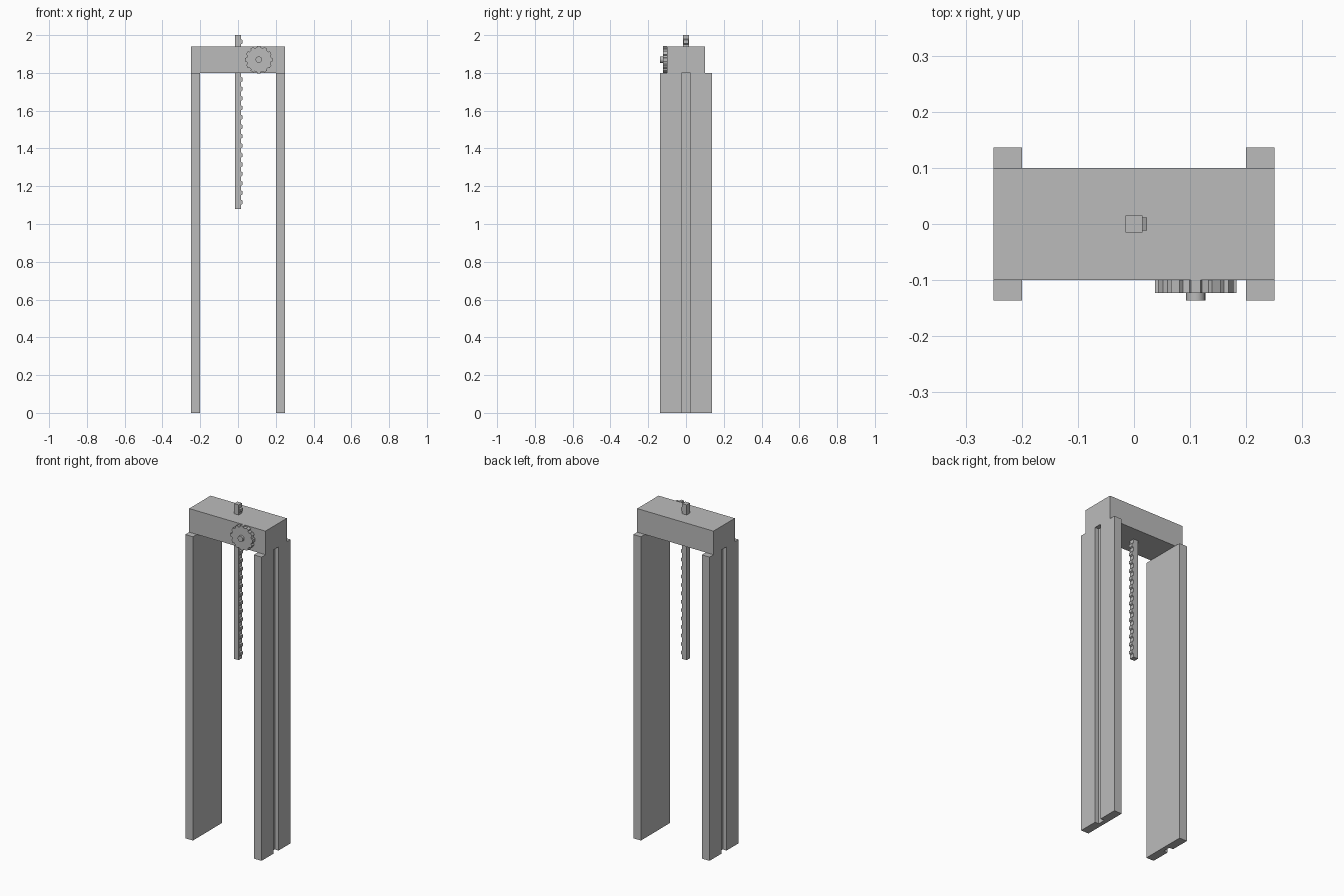
import bpy
import bmesh
from math import cos, sin, pi
from mathutils import Matrix, Vector

cube = bpy.data.objects.get("Cube")
if cube:
    bpy.data.objects.remove(cube, do_unlink=True)

GREY = (0.5, 0.5, 0.5, 1)
grey = bpy.data.materials.new("plain_grey")
grey.use_nodes = True
grey.diffuse_color = GREY
grey.node_tree.nodes["Principled BSDF"].inputs["Base Color"].default_value = GREY


def extrude(name, outline, vector):
    """Make a solid by sweeping a flat outline along a vector."""
    bm = bmesh.new()
    face = bm.faces.new([bm.verts.new(p) for p in outline])
    swept = bmesh.ops.extrude_face_region(bm, geom=[face], use_keep_orig=True)
    verts = [g for g in swept["geom"] if isinstance(g, bmesh.types.BMVert)]
    bmesh.ops.translate(bm, verts=verts, vec=Vector(vector))
    bmesh.ops.recalc_face_normals(bm, faces=bm.faces)
    mesh = bpy.data.meshes.new(name)
    bm.to_mesh(mesh)
    bm.free()
    mesh.materials.append(grey)
    obj = bpy.data.objects.new(name, mesh)
    bpy.context.collection.objects.link(obj)
    return obj


def box(name, x0, x1, y0, y1, z0, z1):
    outline = [(x0, y0, z0), (x1, y0, z0), (x1, y1, z0), (x0, y1, z0)]
    return extrude(name, outline, (0, 0, z1 - z0))


# Legs, each with a groove running down the outer face
half = [(0.2, 0.1365), (0.25, 0.1365), (0.25, 0.023), (0.225, 0.023)]
profile = half + [(x, -y) for x, y in reversed(half)]
for name, side in (("left_leg", 1), ("right_leg", -1)):
    extrude(name, [(side * x, y, 0) for x, y in profile], (0, 0, 1.8))

# Crossbeam
box("crossbeam", -0.25, 0.25, -0.1, 0.1, 1.8, 1.94)

# Toothed rack passing down through the beam
box("rack_bar", -0.015, 0.015, -0.015, 0.015, 1.08, 2.0)
for i in range(18):
    z = 1.115 + i * 0.05
    tooth = [(0.014, -0.012, z - 0.014), (0.023, -0.012, z - 0.009),
             (0.023, -0.012, z + 0.009), (0.014, -0.012, z + 0.014)]
    extrude(f"rack_tooth_{i + 1}", tooth, (0, 0.024, 0))

# Gear wheel on the front of the beam
TEETH = 12
CENTRE = Vector((0.11, 0, 1.87))


def ring_point(radius, angle, y):
    return CENTRE + Vector((radius * cos(angle), y, radius * sin(angle)))


outline = []
for i in range(TEETH):
    for radius, offset in ((0.065, -0.32), (0.073, -0.23), (0.073, 0.23), (0.065, 0.32)):
        outline.append(ring_point(radius, 2 * pi * (i + offset) / TEETH, -0.1))
extrude("gear_wheel", outline, (0, -0.023, 0))

# Axle stub at the middle of the gear
SIDES = 24
stub = [ring_point(0.017, 2 * pi * i / SIDES, -0.1) for i in range(SIDES)]
axle = extrude("gear_axle", stub, (0, -0.0365, 0))
bpy.ops.object.select_all(action="DESELECT")
axle.select_set(True)
bpy.context.view_layer.objects.active = axle
bpy.ops.object.shade_smooth_by_angle()
